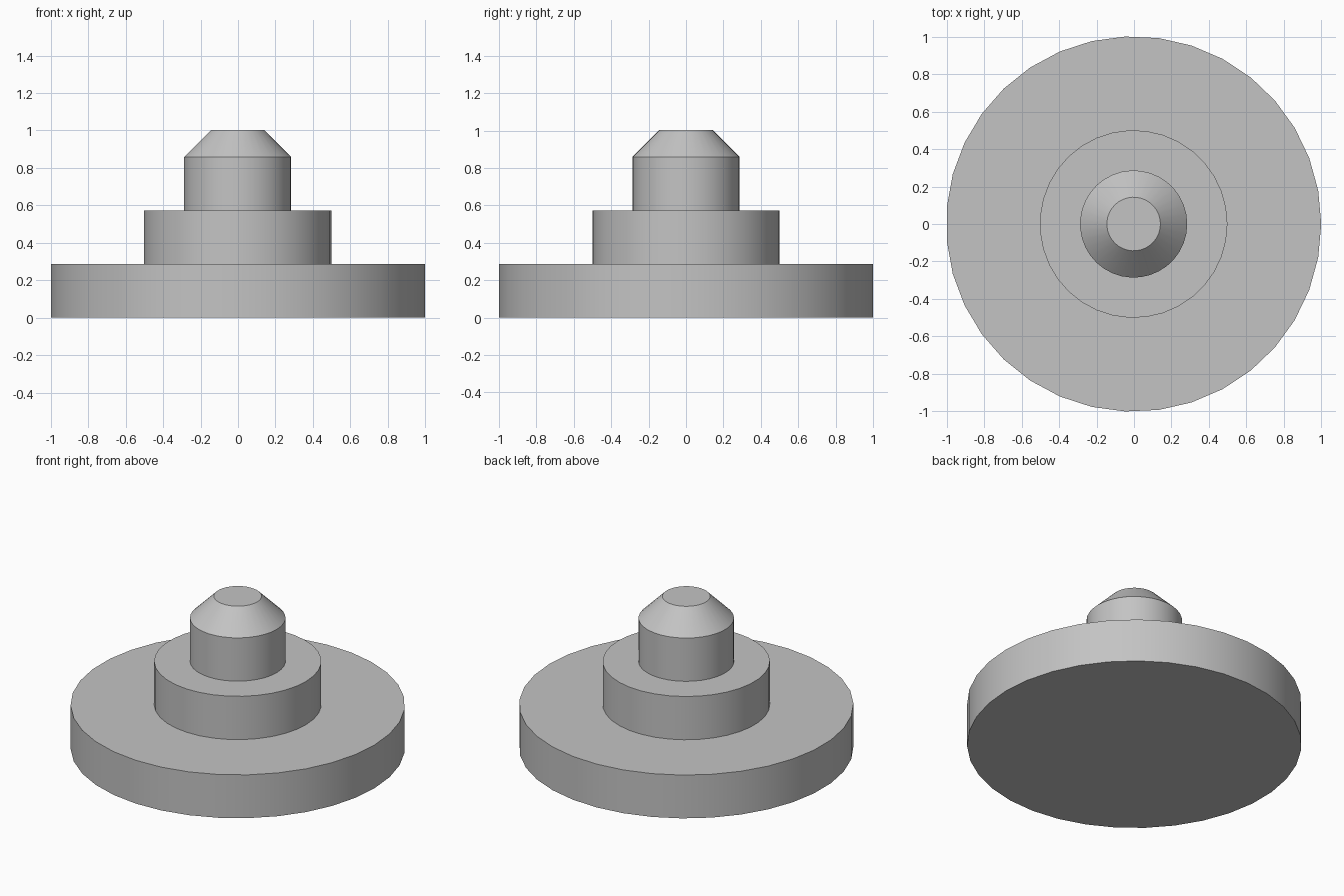
import bpy
import bmesh
import math

if "Cube" in bpy.data.objects:
    bpy.data.objects.remove(bpy.data.objects["Cube"])

SIDES = 35
U = 0.2863  # one step height

grey = bpy.data.materials.new("plain grey")
grey.diffuse_color = (0.55, 0.55, 0.55, 1.0)
grey.use_nodes = True
grey.node_tree.nodes["Principled BSDF"].inputs["Base Color"].default_value = grey.diffuse_color


def turned(name, profile):
    """Closed solid of revolution from (radius, height) points, bottom to top."""
    bm = bmesh.new()
    rings = []
    for r, z in profile:
        rings.append([bm.verts.new((r * math.cos(a), r * math.sin(a), z))
                      for a in (2 * math.pi * i / SIDES for i in range(SIDES))])
    for low, high in zip(rings, rings[1:]):
        for i in range(SIDES):
            j = (i + 1) % SIDES
            bm.faces.new((low[i], low[j], high[j], high[i]))
    bm.faces.new(rings[0][::-1])
    bm.faces.new(rings[-1])
    mesh = bpy.data.meshes.new(name)
    bm.to_mesh(mesh)
    bm.free()
    mesh.materials.append(grey)
    obj = bpy.data.objects.new(name, mesh)
    bpy.context.collection.objects.link(obj)
    bpy.context.view_layer.objects.active = obj
    obj.select_set(True)
    bpy.ops.object.shade_smooth_by_angle(angle=math.radians(30))
    obj.select_set(False)
    obj.location.x = -0.002  # odd side count: keep the outline centred
    return obj


# Wide base flange, middle shoulder and chamfered pin as one stepped solid
turned("stepped_plug", [
    (3.5 * U, 0), (3.5 * U, U),
    (1.75 * U, U), (1.75 * U, 2 * U),
    (U, 2 * U), (U, 3 * U),
    (0.5 * U, 3.5 * U),
])
